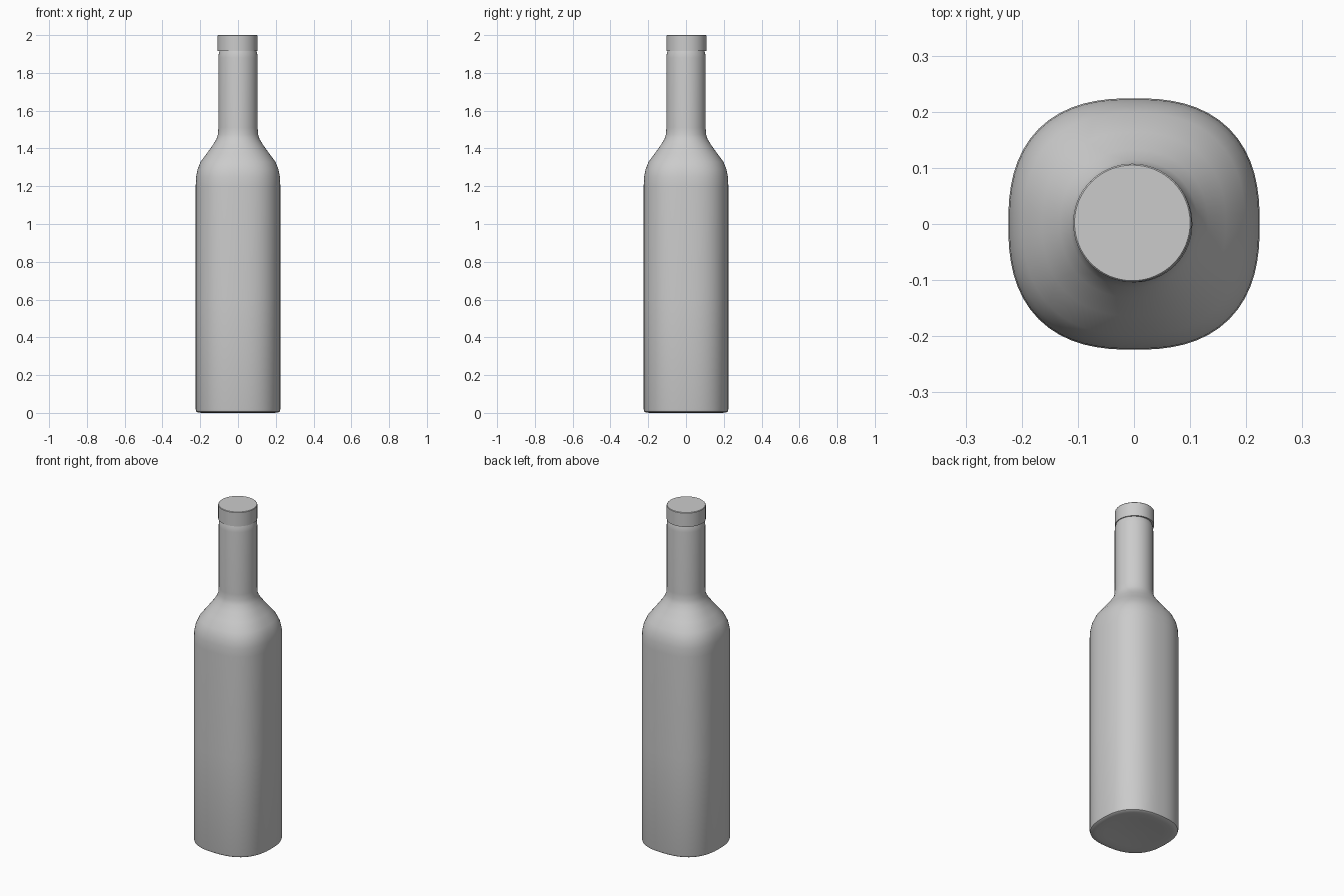
import bpy, bmesh, math

if "Cube" in bpy.data.objects:
    bpy.data.objects.remove(bpy.data.objects["Cube"])

SEG = 64


def lathe(name, profile, cx=0.0, cy=0.0):
    """Skin rings of (radius, z, superellipse exponent); radius 0 makes a pole."""
    bm = bmesh.new()
    rings = []
    for r, z, n in profile:
        if r == 0:
            rings.append([bm.verts.new((cx, cy, z))])
            continue
        ring = []
        for i in range(SEG):
            a = 2 * math.pi * i / SEG
            c, s = math.cos(a), math.sin(a)
            k = r / (abs(c) ** n + abs(s) ** n) ** (1 / n)
            ring.append(bm.verts.new((cx + k * c, cy + k * s, z)))
        rings.append(ring)
    for lo, hi in zip(rings, rings[1:]):
        for i in range(SEG):
            j = (i + 1) % SEG
            if len(lo) == 1:
                bm.faces.new((lo[0], hi[j], hi[i]))
            elif len(hi) == 1:
                bm.faces.new((lo[i], lo[j], hi[0]))
            else:
                bm.faces.new((lo[i], lo[j], hi[j], hi[i]))
    bmesh.ops.recalc_face_normals(bm, faces=bm.faces)
    mesh = bpy.data.meshes.new(name)
    bm.to_mesh(mesh)
    bm.free()
    ob = bpy.data.objects.new(name, mesh)
    bpy.context.collection.objects.link(ob)
    bpy.ops.object.select_all(action='DESELECT')
    ob.select_set(True)
    bpy.context.view_layer.objects.active = ob
    bpy.ops.object.shade_smooth_by_angle(angle=math.radians(35))
    return ob


# Bottle: shallow base recess, rounded-square body, shoulder, round neck
B = 2.5
lathe("bottle", [
    (0, 0.008, 2), (0.10, 0.007, 2.1), (0.15, 0.002, 2.3), (0.19, 0.0, B),
    (0.213, 0.002, B), (0.221, 0.007, B), (0.224, 0.018, B),
    (0.224, 0.6, B), (0.224, 1.20, B), (0.222, 1.25, B), (0.214, 1.29, B),
    (0.198, 1.33, 2.4), (0.164, 1.375, 2.3), (0.132, 1.42, 2.15),
    (0.114, 1.45, 2.05), (0.106, 1.475, 2), (0.104, 1.51, 2),
    (0.104, 1.88, 2), (0.102, 1.90, 2), (0.098, 1.915, 2), (0, 1.918, 2),
], 0, 0)

# Cap: solid disc, very slightly off centre
lathe("cap", [
    (0, 1.915, 2), (0.1055, 1.915, 2), (0.1055, 1.997, 2),
    (0.103, 2.0, 2), (0, 2.0, 2),
], -0.003, 0.002)
